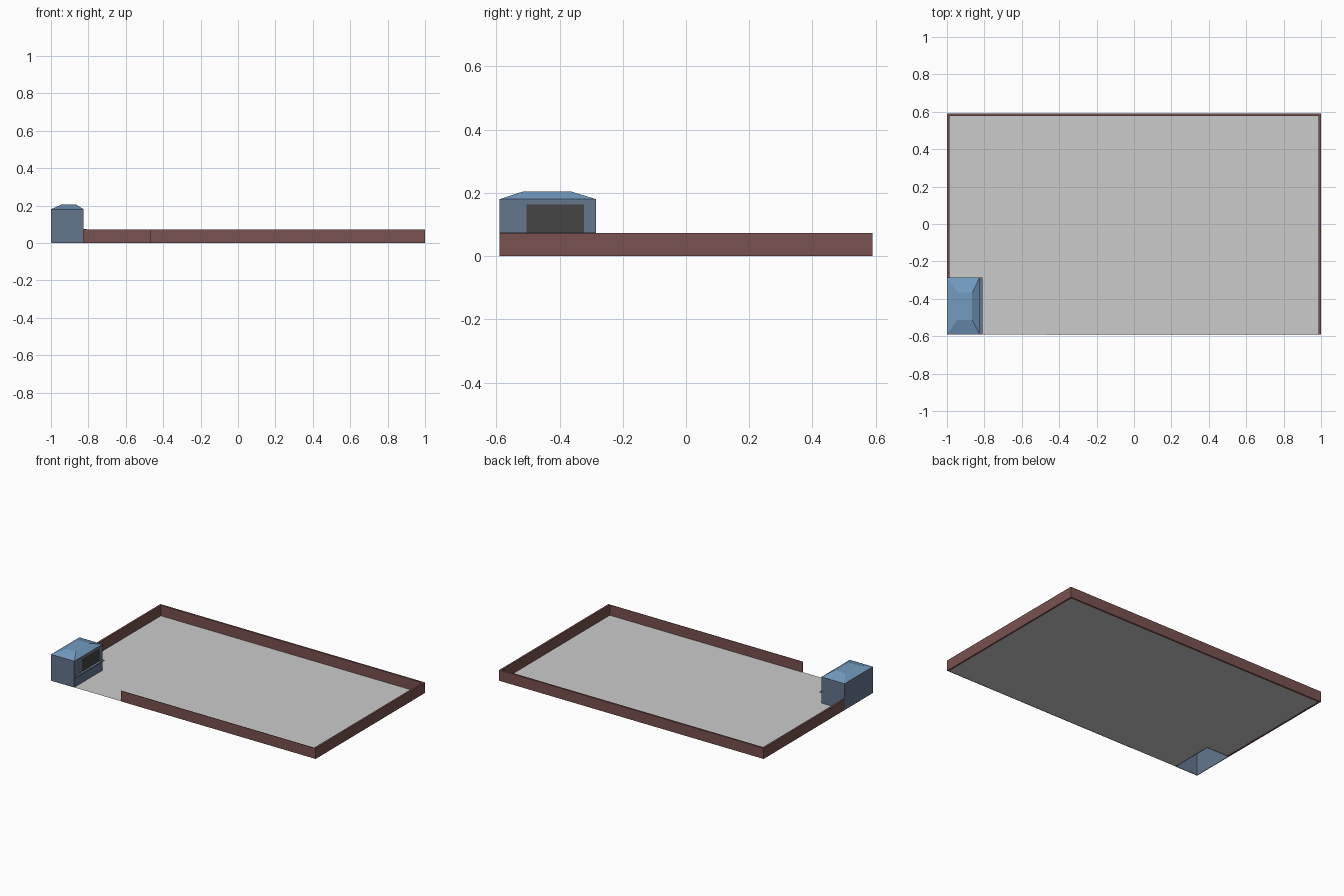
import bpy, bmesh

if "Cube" in bpy.data.objects:
    bpy.data.objects.remove(bpy.data.objects["Cube"])


def material(name, rgb):
    m = bpy.data.materials.new(name)
    m.diffuse_color = (*rgb, 1)
    m.use_nodes = True
    m.node_tree.nodes["Principled BSDF"].inputs["Base Color"].default_value = m.diffuse_color
    return m


BROWN = material("wall_brown", (0.19, 0.085, 0.08))
SLATE = material("booth_slate", (0.13, 0.18, 0.27))
BLUE = material("roof_blue", (0.17, 0.33, 0.53))
DARK = material("window_dark", (0.06, 0.06, 0.06))


def make(name, bm, mat=None):
    bmesh.ops.recalc_face_normals(bm, faces=bm.faces[:])
    me = bpy.data.meshes.new(name)
    bm.to_mesh(me)
    bm.free()
    ob = bpy.data.objects.new(name, me)
    bpy.context.collection.objects.link(ob)
    if mat:
        me.materials.append(mat)
    return ob


def add_box(bm, x, y, z):
    verts = bmesh.ops.create_cube(bm, size=1)["verts"]
    for v in verts:
        for i, (lo, hi) in enumerate((x, y, z)):
            v.co[i] = lo if v.co[i] < 0 else hi


def box(name, x, y, z, mat=None):
    bm = bmesh.new()
    add_box(bm, x, y, z)
    return make(name, bm, mat)


X, Y = 1.0, 0.59            # half size of the yard
T, H = 0.013, 0.073         # wall thickness and height
BX, BY = -0.825, -0.285     # inner corner of the booth
EAVE, TOP = 0.18, 0.205
W = 0.004                   # booth wall thickness

# Floor slab, notched around the open-bottomed booth
bm = bmesh.new()
outline = [(BX, -Y), (X - T, -Y), (X - T, Y - T),
           (-X + T, Y - T), (-X + T, BY), (BX, BY)]
bm.faces.new([bm.verts.new((x, y, 0.001)) for x, y in outline])
make("floor", bm)

# Low perimeter walls with the entrance gap at the front
box("back_wall", (-X, X), (Y - T, Y), (0, H), BROWN)
box("left_wall", (-X, -X + T), (BY, Y - T), (0, H), BROWN)
box("right_wall", (X - T, X), (-Y, Y - T), (0, H), BROWN)
box("front_wall", (-0.47, X - T), (-Y, -Y + 0.003), (0, H), BROWN)

# Booth walls, with a window opening on the side facing the yard
WY0, WY1, WZ0, WZ1 = -0.505, -0.322, 0.075, 0.163
bm = bmesh.new()
add_box(bm, (-X, -X + W), (-Y, BY), (0, EAVE))
add_box(bm, (-X + W, BX - W), (-Y, -Y + W), (0, EAVE))
add_box(bm, (-X + W, BX - W), (BY - W, BY), (0, EAVE))
for y, z in (((-Y, WY0), (0, EAVE)), ((WY1, BY), (0, EAVE)),
             ((WY0, WY1), (0, WZ0)), ((WY0, WY1), (WZ1, EAVE))):
    add_box(bm, (BX - W, BX), y, z)
make("booth_walls", bm, SLATE)

# Two sliding window panes at different depths
mid = (WY0 + WY1) / 2
for name, y, x in (("front_pane", (WY0, mid), BX - 0.002),
                   ("rear_pane", (mid, WY1), BX - 0.004)):
    box(name, (x - 0.002, x), y, (WZ0, WZ1), DARK)

# Counter shelf below the window
box("counter_shelf", (BX, BX + 0.014), (-Y, BY), (0.07, 0.075), SLATE)

# Hipped roof with a flat top
bm = bmesh.new()
add_box(bm, (-X, BX), (-Y, BY), (EAVE, TOP))
for v in bm.verts:
    if v.co.z > EAVE + 0.01:
        v.co.x = -0.945 if v.co.x < -0.9 else -0.865
        v.co.y = -0.513 if v.co.y < -0.45 else -0.366
make("booth_roof", bm, BLUE)
